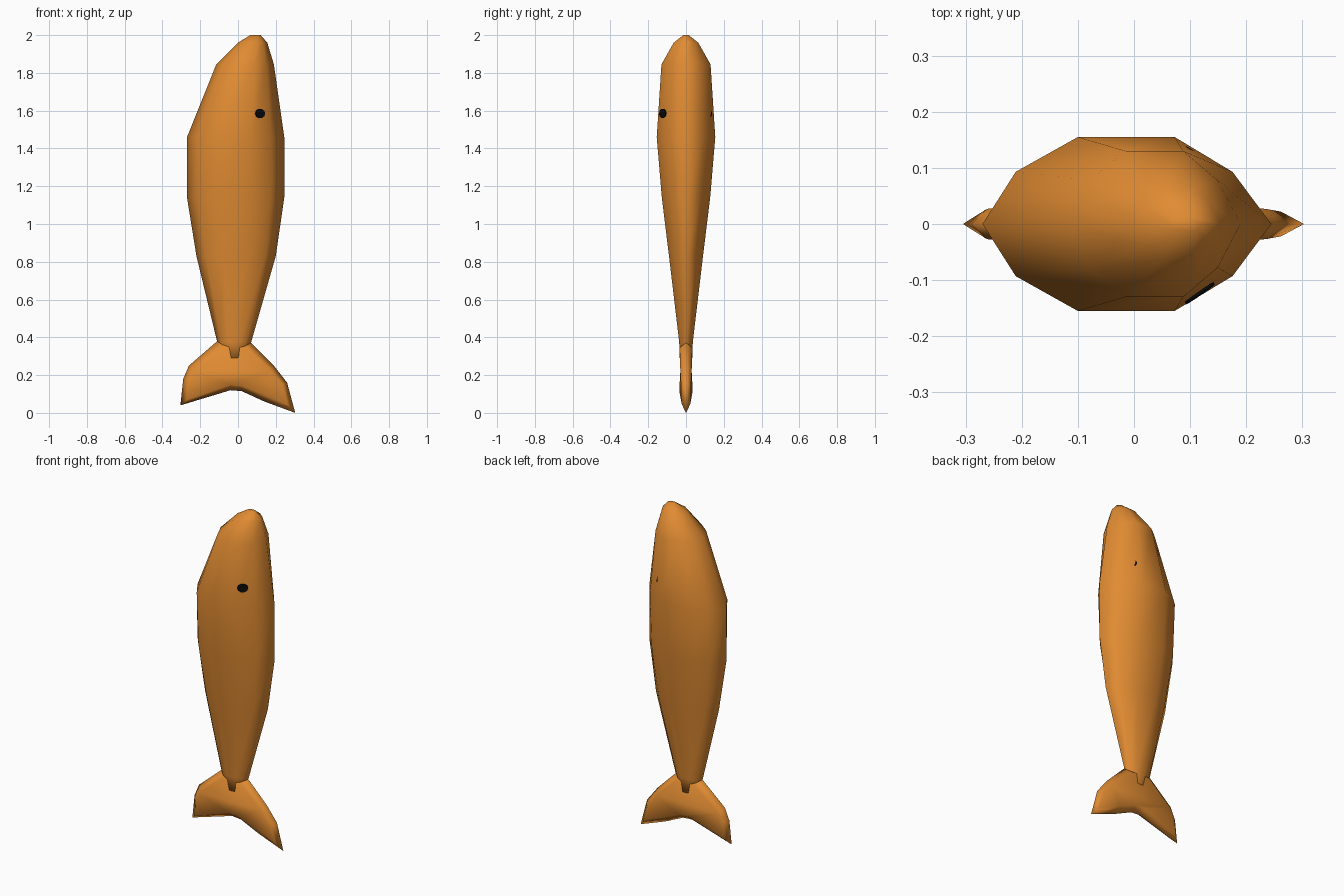
import bpy, math
from mathutils import Vector
from mathutils.bvhtree import BVHTree

if "Cube" in bpy.data.objects:
    bpy.data.objects.remove(bpy.data.objects["Cube"])


def material(name, rgb):
    m = bpy.data.materials.new(name)
    m.diffuse_color = (*rgb, 1)
    m.use_nodes = True
    m.node_tree.nodes["Principled BSDF"].inputs["Base Color"].default_value = m.diffuse_color
    return m


ORANGE = material("fish orange", (0.75, 0.26, 0.032))
BLACK = material("eye black", (0.003, 0.003, 0.003))


def make(name, verts, faces, mat, smooth=True):
    me = bpy.data.meshes.new(name)
    me.from_pydata(verts, [], faces)
    me.materials.append(mat)
    for p in me.polygons:
        p.use_smooth = smooth
    ob = bpy.data.objects.new(name, me)
    bpy.context.collection.objects.link(ob)
    return ob


# Ten-sided cross-section: (fraction along x, fraction of half width)
SECTION = [(0, 0), (.115, -.6), (.33, -1), (.665, -1), (.865, -.6),
           (1, 0), (.865, .6), (.665, 1), (.33, 1), (.115, .6)]
N = len(SECTION)

# Body rings from tail root to nose: (z, x min, x max, half width)
RINGS = [(.29, -.065, .03, .034), (.375, -.11, .07, .036),
         (.83, -.22, .20, .09), (1.14, -.27, .245, .128),
         (1.46, -.27, .245, .155), (1.845, -.115, .19, .13),
         (1.96, 0, .155, .065), (2.0, .065, .12, .014)]
verts = [(a + (b - a) * u, w * v, z) for z, a, b, w in RINGS for u, v in SECTION]
faces = [(r * N + i, r * N + (i + 1) % N, (r + 1) * N + (i + 1) % N, (r + 1) * N + i)
         for r in range(len(RINGS) - 1) for i in range(N)]
faces += [tuple(reversed(range(N))), tuple(range(len(verts) - N, len(verts)))]
make("body", verts, faces, ORANGE)

# Tail fin: sharp outline in the middle plane, raised plate on both sides
OUTLINE = [(-.11, .38), (-.26, .25), (-.29, .18), (-.305, .04), (-.04, .12),
           (.02, .115), (.14, .06), (.303, .0), (.26, .16), (.19, .25), (.07, .37)]
PLATE = [(-.08, .35, .034), (-.235, .22, .03), (-.262, .17, .027), (-.27, .07, .022),
         (-.04, .15, .034), (.02, .145, .034), (.13, .1, .033), (.262, .045, .022),
         (.235, .15, .027), (.175, .22, .03), (.045, .345, .034)]
n = len(OUTLINE)
verts = [(x, 0, z) for x, z in OUTLINE]
verts += [(x, -y, z) for x, z, y in PLATE] + [(x, y, z) for x, z, y in PLATE]
faces = [tuple(range(n, 2 * n)), tuple(reversed(range(2 * n, 3 * n)))]
for i in range(n):
    j = (i + 1) % n
    faces += [(i, j, n + j, n + i), (j, i, 2 * n + i, 2 * n + j)]
make("tail_fin", verts, faces, ORANGE)

# Eyes: thin round plates lying on the cheeks
body = bpy.data.objects["body"].data
tree = BVHTree.FromPolygons([v.co for v in body.vertices],
                            [tuple(p.vertices) for p in body.polygons])
for side, name in ((-1, "right_eye"), (1, "left_eye")):
    co, nor, _, _ = tree.ray_cast(Vector((.117, side, 1.585)), Vector((0, -side, 0)))
    across = nor.cross(Vector((0, 0, 1))).normalized()
    up = across.cross(nor).normalized()
    K = 10
    verts = []
    for h in (-.002, .003):
        for k in range(K):
            a = math.tau * k / K
            verts.append(co + nor * h + across * (.031 * math.cos(a)) + up * (.025 * math.sin(a)))
    faces = [tuple(reversed(range(K))), tuple(range(K, 2 * K))]
    faces += [(k, (k + 1) % K, K + (k + 1) % K, K + k) for k in range(K)]
    make(name, verts, faces, BLACK, smooth=False)

# Consistent outward normals
import bmesh
for ob in bpy.context.collection.objects:
    bm = bmesh.new()
    bm.from_mesh(ob.data)
    bmesh.ops.recalc_face_normals(bm, faces=bm.faces)
    bm.to_mesh(ob.data)
    bm.free()
